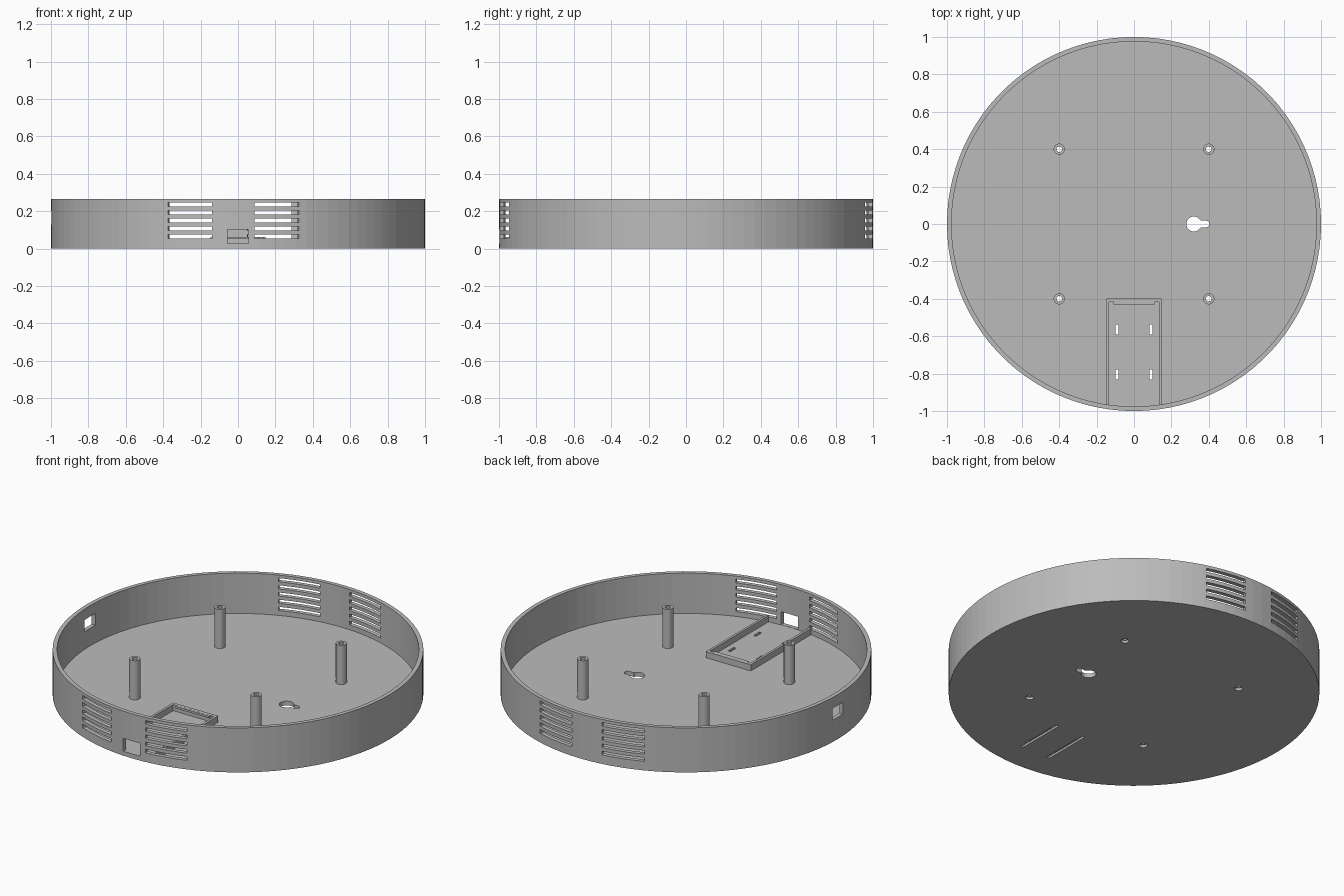
import bpy, bmesh, math

if "Cube" in bpy.data.objects:
    bpy.data.objects.remove(bpy.data.objects["Cube"])

WALL_IN, HEIGHT, FLOOR = 0.976, 0.265, 0.025
grey = bpy.data.materials.new("plain_grey")
grey.diffuse_color = (0.5, 0.5, 0.5, 1)
grey.use_nodes = True
grey.node_tree.nodes["Principled BSDF"].inputs["Base Color"].default_value = grey.diffuse_color


def finish(name, bm):
    bmesh.ops.recalc_face_normals(bm, faces=bm.faces)
    me = bpy.data.meshes.new(name)
    bm.to_mesh(me)
    bm.free()
    me.materials.append(grey)
    ob = bpy.data.objects.new(name, me)
    bpy.context.collection.objects.link(ob)
    return ob


def prism(name, pts, z0, z1):
    """Extrude a flat outline from z0 to z1."""
    bm = bmesh.new()
    f = bm.faces.new([bm.verts.new((x, y, z0)) for x, y in pts])
    top = bmesh.ops.extrude_face_region(bm, geom=[f])["geom"]
    bmesh.ops.translate(bm, vec=(0, 0, z1 - z0),
                        verts=[v for v in top if isinstance(v, bmesh.types.BMVert)])
    return finish(name, bm)


def box(name, x0, x1, y0, y1, z0, z1):
    return prism(name, [(x0, y0), (x1, y0), (x1, y1), (x0, y1)], z0, z1)


def arc(r, a0, a1, n, cx=0, cy=0):
    return [(cx + r * math.cos(math.radians(a0 + (a1 - a0) * i / n)),
             cy + r * math.sin(math.radians(a0 + (a1 - a0) * i / n))) for i in range(n + 1)]


def circle(r, n, cx=0, cy=0):
    return arc(r, 0, 360, n, cx, cy)[:-1]


def lathe(name, profile, n, cx=0, cy=0):
    """Revolve a closed (r, z) profile; points on the axis become poles."""
    bm = bmesh.new()
    rings = []
    for r, z in profile:
        if r == 0:
            rings.append([bm.verts.new((cx, cy, z))] * n)
        else:
            rings.append([bm.verts.new((x, y, z)) for x, y in circle(r, n, cx, cy)])
    for a, b in zip(rings, rings[1:] + rings[:1]):
        for i in range(n):
            j = (i + 1) % n
            vs = list(dict.fromkeys((a[i], a[j], b[j], b[i])))
            if len(vs) > 2:
                bm.faces.new(vs)
    return finish(name, bm)


# round tray: floor and outer wall in one piece
shell = lathe("round_shell", [(0, 0), (1, 0), (1, HEIGHT), (WALL_IN, HEIGHT),
                              (WALL_IN, FLOOR), (0, FLOOR)], 100)

cutters = []
# vent slots: two groups in front, two at the back, five rows each
for mid in (80, 105, 255, 282):
    outline = arc(1.05, mid - 7, mid + 7, 6) + arc(0.94, mid + 7, mid - 7, 6)
    for row in range(5):
        z = 0.065 + 0.0427 * row
        cutters.append(prism("vent_cutter", outline, z - 0.011, z + 0.011))

# cable openings in the front and left wall
cutters.append(box("front_port_cutter", -0.057, 0.055, -1.1, -0.9, 0.0265, 0.103))
cutters.append(box("side_port_cutter", -1.1, -0.9, -0.05, 0.05, 0.13, 0.20))

# keyhole for hanging
neck = math.degrees(math.asin(0.018 / 0.04))
keyhole = arc(0.04, neck, 360 - neck, 24, 0.32, 0) + arc(0.018, -90, 90, 8, 0.385, 0)
cutters.append(prism("keyhole_cutter", keyhole, -0.1, 0.1))

# tie slots through the floor, joined by a groove underneath
for s in (-1, 1):
    x0, x1 = s * 0.092 - 0.008, s * 0.092 + 0.008
    for y in (-0.565, -0.805):
        cutters.append(box("tie_slot_cutter", x0, x1, y - 0.027, y + 0.027, -0.1, 0.1))
    cutters.append(box("tie_groove_cutter", x0 - 0.002, x1 + 0.002, -0.835, -0.535, -0.1, 0.012))

# screw holes under the posts
corners = [(sx * 0.4, sy * 0.4) for sx in (-1, 1) for sy in (-1, 1)]
for x, y in corners:
    cutters.append(prism("screw_cutter", circle(0.022, 20, x, y), -0.1, 0.1))

for c in cutters:
    m = shell.modifiers.new("cut", "BOOLEAN")
    m.operation, m.solver, m.object = "DIFFERENCE", "EXACT", c
bpy.context.view_layer.update()
baked = bpy.data.meshes.new_from_object(
    shell.evaluated_get(bpy.context.evaluated_depsgraph_get()))
shell.modifiers.clear()
shell.data = baked
for c in cutters:
    bpy.data.objects.remove(c)

# hollow mounting posts
for x, y in corners:
    lathe("mounting_post", [(0.015, 0.015), (0.03, 0.015), (0.03, 0.258), (0.015, 0.258)], 24, x, y)

# board holder: two side rails, an end bar and its retaining lip
for s in (-1, 1):
    box("holder_rail", s * 0.141 - 0.007, s * 0.141 + 0.007, -0.968, -0.40, 0.02, 0.062)
box("holder_end_bar", -0.148, 0.148, -0.418, -0.398, 0.02, 0.062)
box("holder_lip", -0.11, 0.11, -0.43, -0.41, 0.05, 0.0615)
